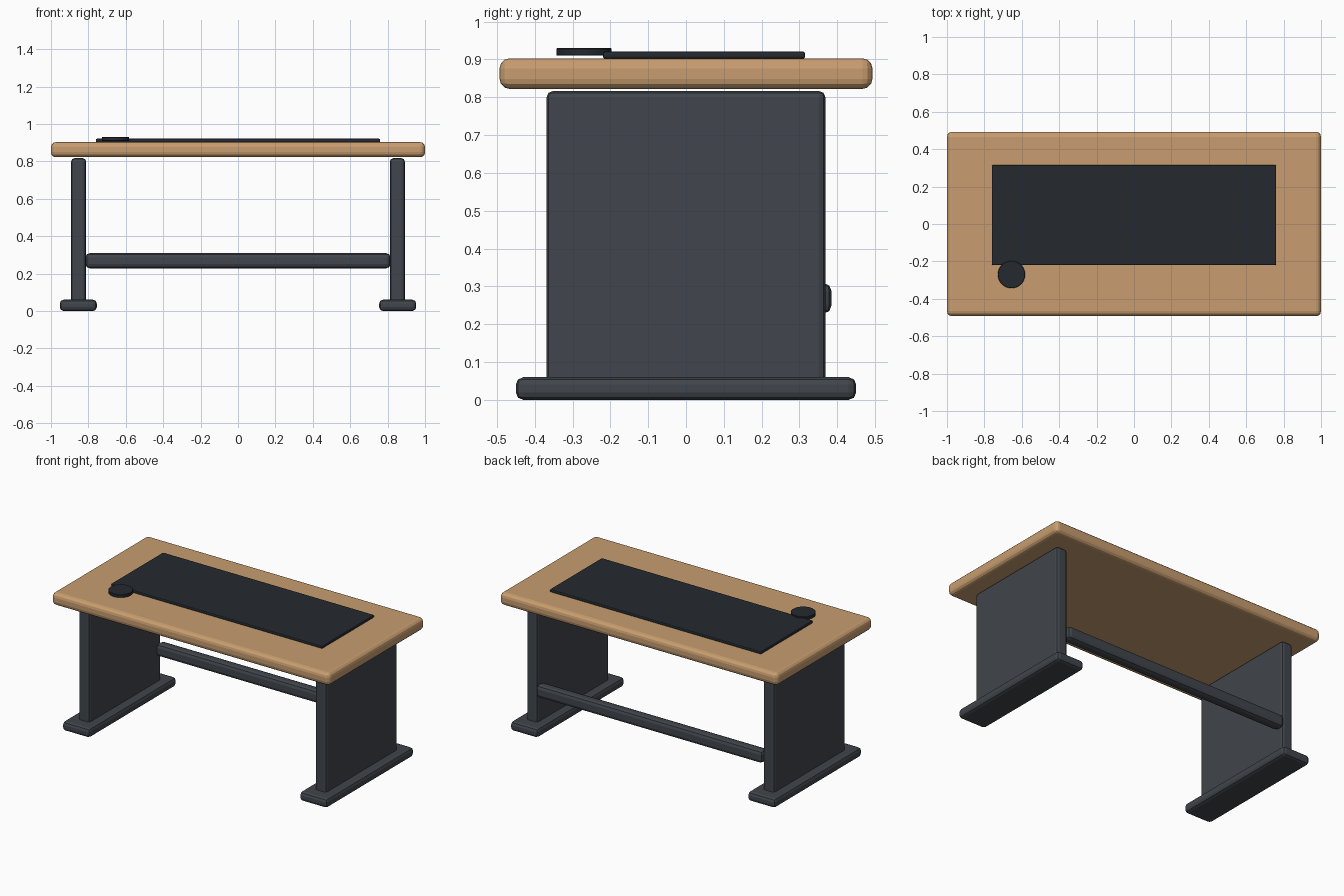
import bpy

if "Cube" in bpy.data.objects:
    bpy.data.objects.remove(bpy.data.objects["Cube"])


def material(name, rgb):
    m = bpy.data.materials.new(name)
    m.diffuse_color = (*rgb, 1)
    m.use_nodes = True
    m.node_tree.nodes["Principled BSDF"].inputs["Base Color"].default_value = m.diffuse_color
    return m


wood = material("wood", (0.58, 0.34, 0.16))
metal = material("dark_metal", (0.052, 0.060, 0.072))
felt = material("dark_felt", (0.018, 0.023, 0.030))


def finish(ob, name, mat, bevel, segments):
    ob.name = name
    ob.data.materials.append(mat)
    mod = ob.modifiers.new("rounded_edges", 'BEVEL')
    mod.width = bevel
    mod.segments = segments
    mod.limit_method = 'ANGLE'
    return ob


def box(name, x, y, z, mat, bevel, segments=2):
    """Bevelled box from (min, max) ranges on each axis."""
    ranges = (x, y, z)
    bpy.ops.mesh.primitive_cube_add(size=1, location=[(a + b) / 2 for a, b in ranges])
    ob = bpy.context.object
    ob.scale = [b - a for a, b in ranges]
    bpy.ops.object.transform_apply(location=False, rotation=False, scale=True)
    return finish(ob, name, mat, bevel, segments)


# Table top
box("table_top", (-1, 1), (-0.493, 0.493), (0.822, 0.903), wood, 0.027, 3)

# Panel legs and feet on both sides
for side, s in (("left", -1), ("right", 1)):
    box(side + "_leg", sorted((s * 0.812, s * 0.892)), (-0.369, 0.369), (0.04, 0.817), metal, 0.018)
    box(side + "_foot", sorted((s * 0.755, s * 0.953)), (-0.45, 0.45), (0, 0.06), metal, 0.02)

# Rear stretcher bar between the legs
box("stretcher", (-0.815, 0.815), (0.315, 0.385), (0.228, 0.309), metal, 0.022)

# Desk mat
box("desk_mat", (-0.76, 0.76), (-0.22, 0.315), (0.902, 0.921), felt, 0.006)

# Round coaster overlapping the mat corner
bpy.ops.mesh.primitive_cylinder_add(vertices=32, radius=0.073, depth=0.02,
                                    location=(-0.655, -0.27, 0.92))
coaster = finish(bpy.context.object, "coaster", felt, 0.002, 1)
bpy.ops.object.shade_smooth_by_angle()
